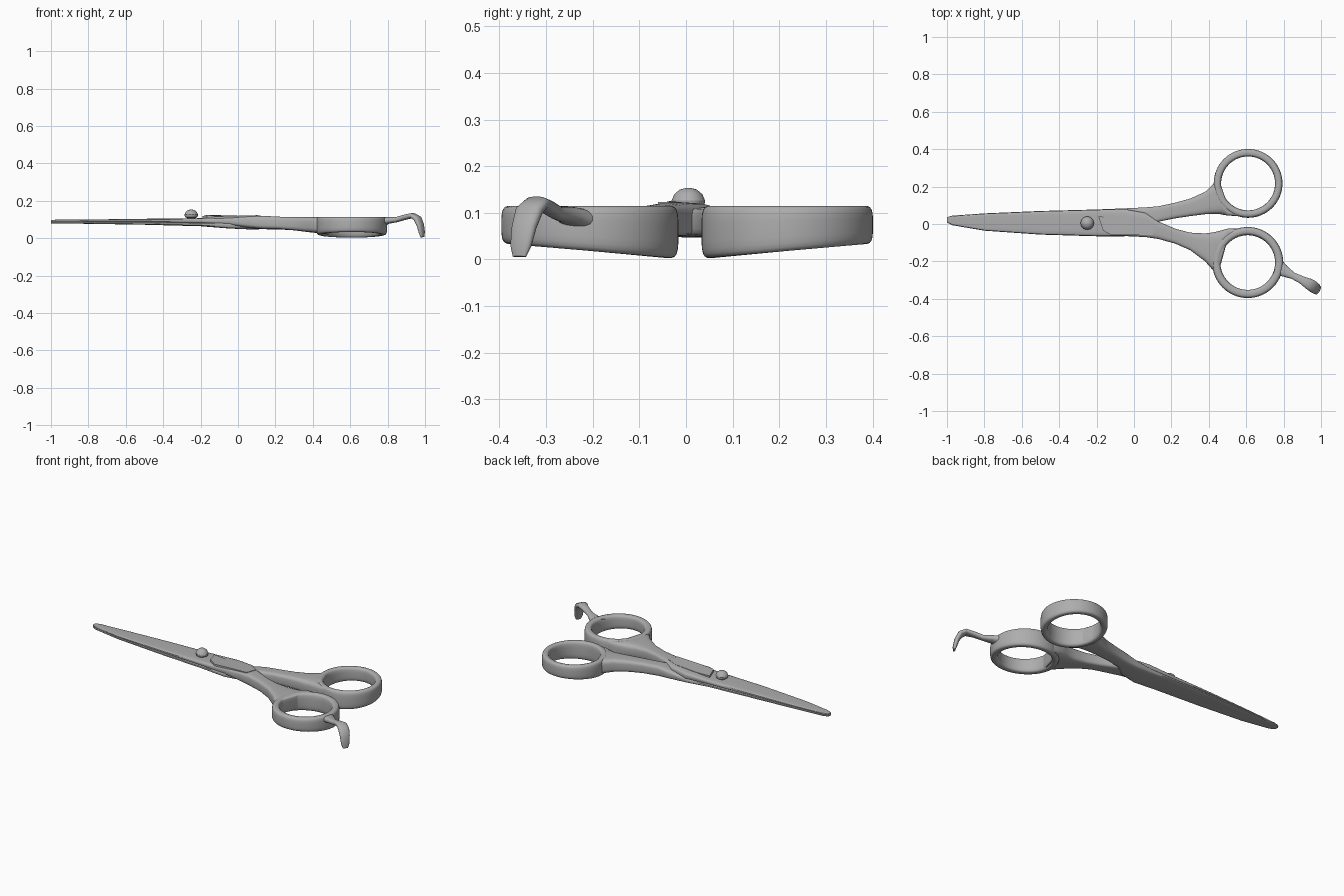
import bpy, bmesh, math
from mathutils import Vector

cube = bpy.data.objects.get("Cube")
if cube:
    bpy.data.objects.remove(cube)

steel = bpy.data.materials.new("steel grey")
steel.use_nodes = True
GREY = (0.42, 0.42, 0.42, 1)
steel.diffuse_color = GREY
steel.node_tree.nodes["Principled BSDF"].inputs["Base Color"].default_value = GREY


def finish(name, bm, angle=40):
    bmesh.ops.recalc_face_normals(bm, faces=bm.faces)
    mesh = bpy.data.meshes.new(name)
    bm.to_mesh(mesh)
    bm.free()
    mesh.materials.append(steel)
    ob = bpy.data.objects.new(name, mesh)
    bpy.context.collection.objects.link(ob)
    bpy.ops.object.select_all(action='DESELECT')
    ob.select_set(True)
    bpy.context.view_layer.objects.active = ob
    bpy.ops.object.shade_smooth_by_angle(angle=math.radians(angle))
    return ob


def skin(bm, rings, closed=False):
    """Bridge equal point rings with quads, capping open ends."""
    rows = [[bm.verts.new(p) for p in ring] for ring in rings]
    n = len(rows[0])
    pairs = list(zip(rows, rows[1:])) + ([(rows[-1], rows[0])] if closed else [])
    for a, b in pairs:
        for i in range(n):
            j = (i + 1) % n
            bm.faces.new((a[i], a[j], b[j], b[i]))
    if not closed:
        bm.faces.new(rows[0])
        bm.faces.new(rows[-1])


def squircle(power, n=20):
    """Unit rounded square: power 1 is a circle, lower is boxier."""
    pts = []
    for i in range(n):
        a = 2 * math.pi * (i + 0.5) / n
        c, s = math.cos(a), math.sin(a)
        pts.append((math.copysign(abs(c) ** power, c), math.copysign(abs(s) ** power, s)))
    return pts


def loft(name, sections, power):
    """Sections are (centre, half width vector, half height vector)."""
    bm = bmesh.new()
    skin(bm, [[c + w * u + h * v for u, v in squircle(power)] for c, w, h in sections])
    return finish(name, bm)


def half(name, stations):
    """Scissor half from (x, y low, y high, z low, z high) stations."""
    loft(name, [(Vector((x, (a + b) / 2, (c + d) / 2)), Vector((0, (b - a) / 2, 0)),
                 Vector((0, 0, (d - c) / 2))) for x, a, b, c, d in stations], 0.45)


# Upper blade with the shank that runs to the front ring
half("upper_blade", [
    (-1, 0.01, 0.035, 0.088, 0.098), (-0.97, -0.005, 0.043, 0.087, 0.099),
    (-0.8, -0.034, 0.055, 0.086, 0.1), (-0.5, -0.055, 0.068, 0.085, 0.104),
    (-0.2, -0.064, 0.076, 0.08, 0.107), (-0.05, -0.065, 0.08, 0.07, 0.113),
    (0.06, -0.07, 0.06, 0.055, 0.12), (0.13, -0.08, 0.014, 0.05, 0.12),
    (0.22, -0.105, -0.025, 0.049, 0.115), (0.3, -0.14, -0.046, 0.042, 0.114),
    (0.38, -0.2, -0.05, 0.032, 0.114), (0.42, -0.245, -0.045, 0.028, 0.114),
    (0.455, -0.25, -0.037, 0.024, 0.113), (0.5, -0.085, -0.025, 0.016, 0.112),
    (0.56, -0.06, -0.025, 0.012, 0.11)])

# Lower blade with the shank that runs to the back ring
half("lower_blade", [
    (-1, 0.008, 0.037, 0.08, 0.09), (-0.97, -0.007, 0.045, 0.079, 0.09),
    (-0.8, -0.036, 0.057, 0.077, 0.089), (-0.5, -0.057, 0.07, 0.072, 0.088),
    (-0.2, -0.066, 0.078, 0.064, 0.085), (-0.05, -0.066, 0.084, 0.052, 0.085),
    (0.06, -0.04, 0.089, 0.047, 0.1), (0.13, 0.012, 0.095, 0.048, 0.112),
    (0.22, 0.03, 0.114, 0.047, 0.113), (0.3, 0.042, 0.136, 0.042, 0.113),
    (0.38, 0.052, 0.172, 0.034, 0.113), (0.42, 0.054, 0.21, 0.028, 0.113),
    (0.455, 0.053, 0.24, 0.024, 0.113), (0.5, 0.045, 0.1, 0.016, 0.112),
    (0.56, 0.042, 0.068, 0.012, 0.11)])


# Finger rings: rounded band whose underside rises towards the outside
def finger_ring(name, cx, cy, inner, outer, side):
    bm = bmesh.new()
    mid, wall = (inner + outer) / 2, (outer - inner) / 2
    rings = []
    for k in range(64):
        a = 2 * math.pi * k / 64
        away = math.sin(a) * side
        low, top = 0.018 + 0.015 * away, 0.115
        centre, height = (low + top) / 2, (top - low) / 2
        rings.append([(cx + (mid + wall * u) * math.cos(a), cy + (mid + wall * u) * math.sin(a),
                       centre + height * v) for u, v in squircle(0.55)])
    skin(bm, rings, closed=True)
    finish(name, bm, 50)


finger_ring("back_finger_ring", 0.61, 0.217, 0.144, 0.184, 1)
finger_ring("front_finger_ring", 0.608, -0.206, 0.146, 0.19, -1)

# Curved finger rest
path = [(0.765, -0.235, 0.085, 0.05, 0.024), (0.8, -0.25, 0.095, 0.032, 0.018),
        (0.85, -0.277, 0.1, 0.018, 0.014), (0.895, -0.298, 0.113, 0.021, 0.014),
        (0.935, -0.32, 0.121, 0.03, 0.014), (0.96, -0.336, 0.105, 0.032, 0.016),
        (0.975, -0.347, 0.07, 0.029, 0.014), (0.983, -0.354, 0.03, 0.025, 0.011),
        (0.986, -0.357, 0.006, 0.016, 0.006)]
across = Vector((0.5, 0.86, 0)).normalized()
points = [Vector(p[:3]) for p in path]
rest = []
for i, p in enumerate(path):
    along = points[min(i + 1, len(path) - 1)] - points[max(i - 1, 0)]
    rest.append((points[i], across * p[3], along.cross(across).normalized() * p[4]))
loft("finger_rest", rest, 0.8)

# Pivot screw with a domed knob
bm = bmesh.new()
profile = [(0.022, 0.09), (0.022, 0.108), (0.034, 0.114), (0.036, 0.126),
           (0.03, 0.14), (0.018, 0.15), (0.006, 0.153)]
skin(bm, [[(-0.25 + r * math.cos(math.pi * k / 6), 0.005 + r * math.sin(math.pi * k / 6), z)
           for k in range(12)] for r, z in profile])
finish("pivot_screw", bm, 30)

# Raised shoulder behind the screw, sloping down to the shanks
bm = bmesh.new()
outline = [(-0.19, 0.04), (-0.165, -0.035), (-0.12, -0.06), (0.0, -0.058), (0.1, -0.06),
           (0.12, 0.0), (0.05, 0.03), (-0.1, 0.035)]
tops = [0.118, 0.125, 0.116, 0.12, 0.123, 0.122, 0.12, 0.113]
skin(bm, [[(x, y, 0.095) for x, y in outline],
          [(x, y, z) for (x, y), z in zip(outline, tops)]])
finish("pivot_shoulder", bm, 30)
